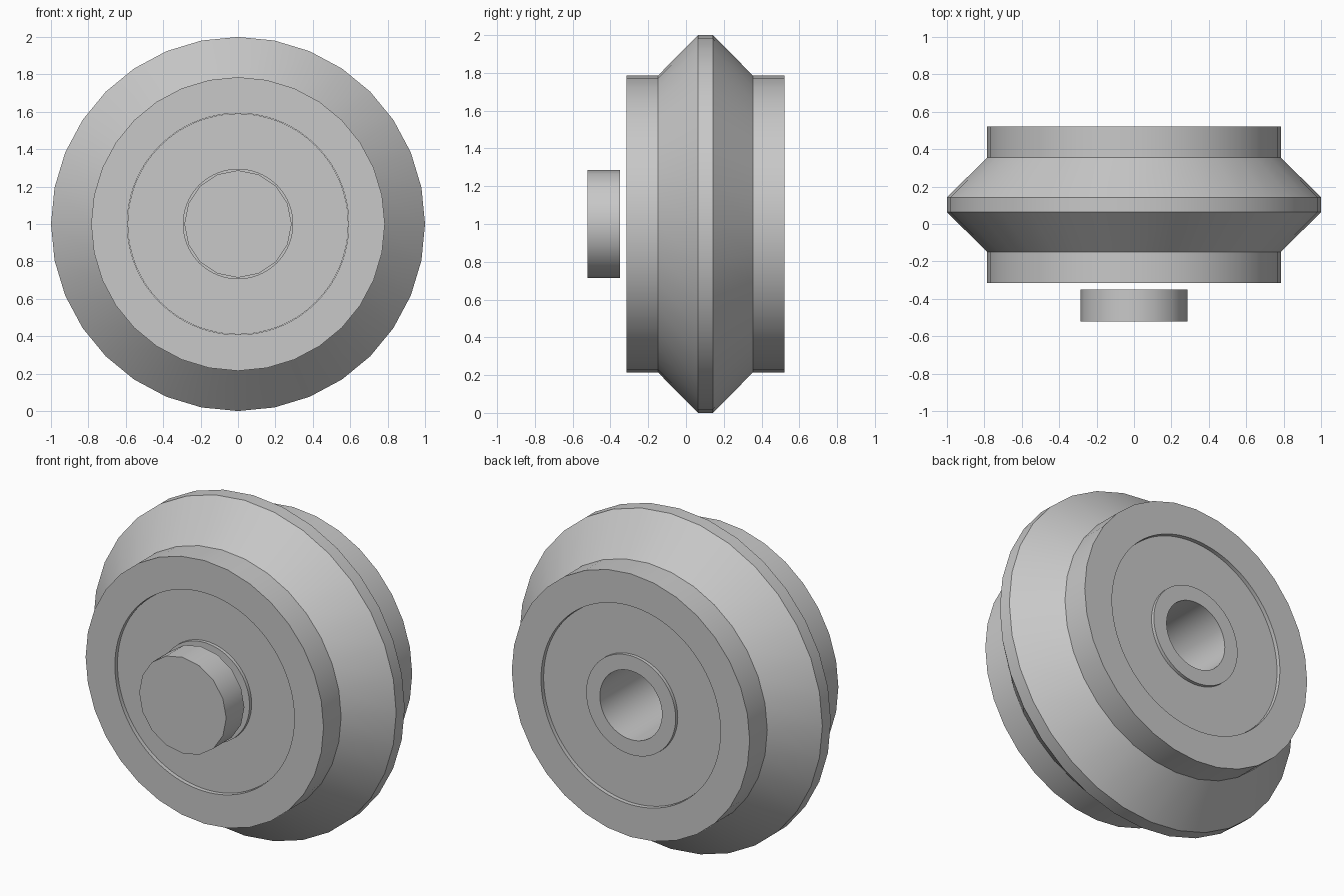
import bpy, bmesh, math

old = bpy.data.objects.get("Cube")
if old:
    bpy.data.objects.remove(old, do_unlink=True)

grey = bpy.data.materials.new("light_grey")
grey.use_nodes = True
grey.diffuse_color = (0.58, 0.58, 0.58, 1)
grey.node_tree.nodes["Principled BSDF"].inputs["Base Color"].default_value = grey.diffuse_color

AXIS_Z = 1.0
MID_Y = 0.103      # middle plane of the wheel
HALF = 0.418       # half width of the wheel


def lathe(name, profile, sides, closed=True):
    """Turn (radius, y) points around the y axis; open profiles get flat caps."""
    bm = bmesh.new()
    rings = []
    for r, y in profile:
        ring = []
        for i in range(sides):
            a = math.tau * i / sides
            ring.append(bm.verts.new((r * math.sin(a), y, AXIS_Z + r * math.cos(a))))
        rings.append(ring)
    pairs = list(zip(rings, rings[1:]))
    if closed:
        pairs.append((rings[-1], rings[0]))
    else:
        bm.faces.new(rings[0])
        bm.faces.new(rings[-1])
    for a, b in pairs:
        for i in range(sides):
            j = (i + 1) % sides
            bm.faces.new((a[i], a[j], b[j], b[i]))
    bmesh.ops.recalc_face_normals(bm, faces=bm.faces)
    mesh = bpy.data.meshes.new(name)
    bm.to_mesh(mesh)
    bm.free()
    mesh.materials.append(grey)
    obj = bpy.data.objects.new(name, mesh)
    bpy.context.collection.objects.link(obj)
    return obj


def select(obj):
    bpy.ops.object.select_all(action='DESELECT')
    obj.select_set(True)
    bpy.context.view_layer.objects.active = obj


# Wheel body with a double-sloped rim
half_profile = [(0.785, HALF), (0.785, 0.252), (1.0, 0.04)]
profile = [(r, MID_Y - d) for r, d in half_profile]
profile += [(r, MID_Y + d) for r, d in reversed(half_profile)]
wheel = lathe("wheel", profile, 32, closed=False)

# Round bore through the wheel
cutter = lathe("bore_cutter", [(0.592, -1), (0.592, 1)], 96, closed=False)
cutter.hide_render = True
select(wheel)
bore = wheel.modifiers.new("bore", 'BOOLEAN')
bore.operation = 'DIFFERENCE'
bore.solver = 'EXACT'
bore.object = cutter
bpy.ops.object.modifier_apply(modifier=bore.name)
bpy.data.objects.remove(cutter, do_unlink=True)

parts = [wheel]

# One bearing on each side, its inner race standing proud of the shield
for name, side in (("front_bearing", -1), ("back_bearing", 1)):
    section = [(0.205, 0.04), (0.205, HALF - 0.002), (0.295, HALF - 0.002),
               (0.295, HALF - 0.022), (0.59, HALF - 0.022), (0.59, 0.04)]
    parts.append(lathe(name, [(r, MID_Y + side * d) for r, d in section], 96))

# Spacer ring between the bearings
parts.append(lathe("bearing_spacer", [(0.205, MID_Y - 0.04), (0.295, MID_Y - 0.04),
                                      (0.295, MID_Y + 0.04), (0.205, MID_Y + 0.04)], 96))

# Separate disc in front of the wheel
parts.append(lathe("front_disc", [(0.287, -0.521), (0.287, -0.35)], 16, closed=False))

for part in parts:
    select(part)
    bpy.ops.object.shade_smooth_by_angle(angle=math.radians(30))
